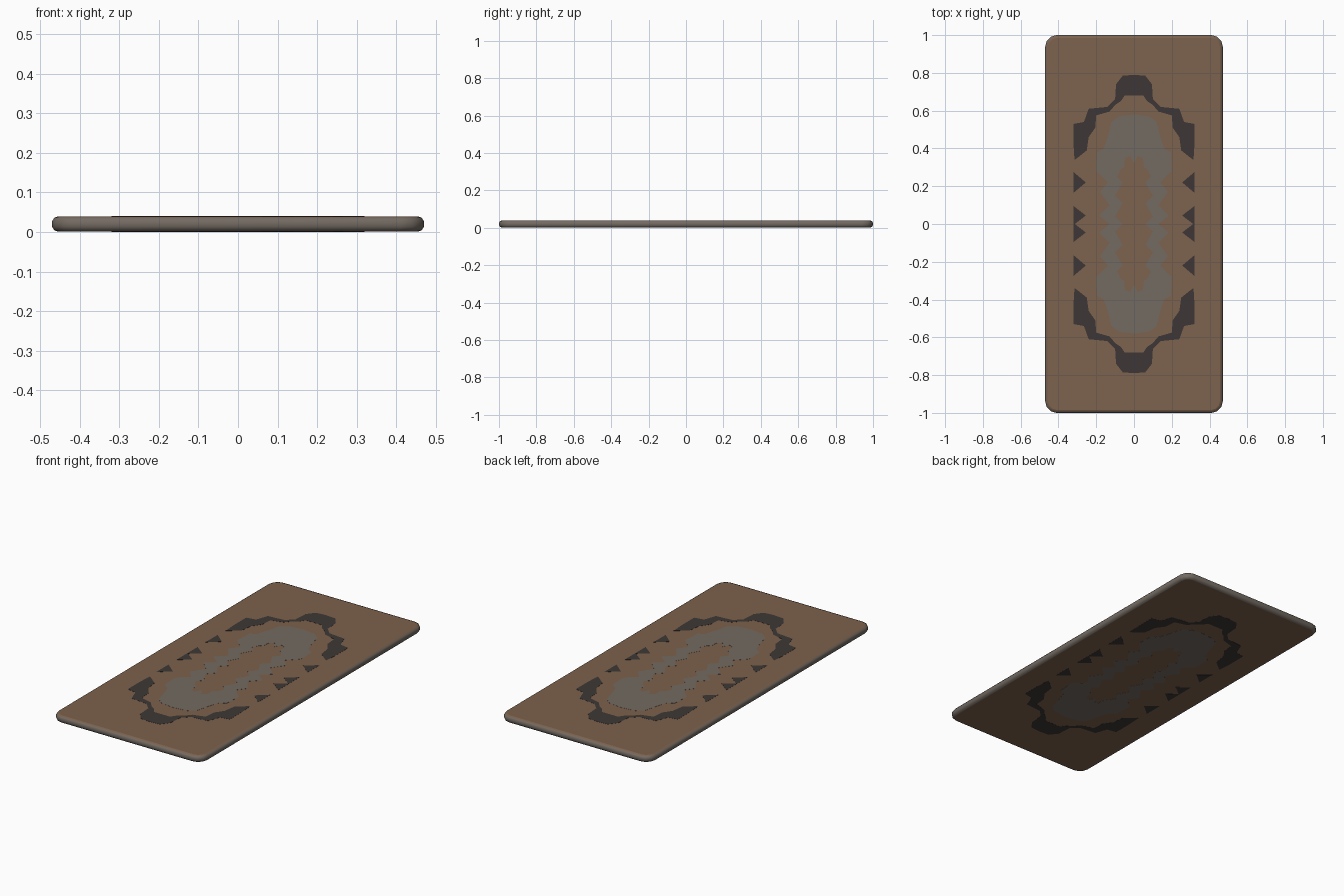
import bpy, bmesh, math

if "Cube" in bpy.data.objects:
    bpy.data.objects.remove(bpy.data.objects["Cube"])

HX, HY, H = 0.47, 1.0, 0.04
PLATE = 0.0006          # thickness of the woven pattern plates


def material(name, rgb):
    m = bpy.data.materials.new(name)
    m.diffuse_color = (*rgb, 1)
    m.use_nodes = True
    m.node_tree.nodes["Principled BSDF"].inputs["Base Color"].default_value = m.diffuse_color
    return m


brown = material("brown wool", (0.205, 0.122, 0.075))
grey = material("grey wool", (0.172, 0.145, 0.122))
dark = material("dark wool", (0.048, 0.039, 0.037))


def add_object(name, bm, mats):
    bmesh.ops.recalc_face_normals(bm, faces=bm.faces[:])
    me = bpy.data.meshes.new(name)
    bm.to_mesh(me)
    bm.free()
    ob = bpy.data.objects.new(name, me)
    bpy.context.collection.objects.link(ob)
    for m in mats:
        me.materials.append(m)
    return ob


# Rug body: rounded rectangle lofted through a rounded edge profile
def outline(inset):
    r = 0.06
    pts = []
    for q, (sx, sy) in enumerate([(1, 1), (-1, 1), (-1, -1), (1, -1)]):
        for k in range(4):
            a = math.radians(q * 90 + k * 30)
            rr = r - inset
            pts.append((sx * (HX - r) + rr * math.cos(a), sy * (HY - r) + rr * math.sin(a)))
    return pts


z0, z1 = PLATE, H - PLATE
profile = [(0.016, z0), (0.006, 0.004), (0, 0.013), (0, 0.027), (0.006, 0.036), (0.016, z1)]
bm = bmesh.new()
rings = [[bm.verts.new((x, y, z)) for x, y in outline(i)] for i, z in profile]
for level, (a, b) in enumerate(zip(rings, rings[1:])):
    for i in range(len(a)):
        j = (i + 1) % len(a)
        f = bm.faces.new((a[i], a[j], b[j], b[i]))
        f.material_index = 0 if level == 4 else 1     # grey edge, brown upper roll
        f.smooth = True
bm.faces.new(rings[0][::-1])
bm.faces.new(rings[-1])
add_object("rug_body", bm, [brown, grey])


# Pattern: one quarter given as bands of polygons, mirrored to four quarters, both sides
def pattern(name, polys, mat):
    bm = bmesh.new()
    for sx in (1, -1):
        for sy in (1, -1):
            for lo in (0, H - PLATE):
                for poly in polys:
                    f = bm.faces.new([bm.verts.new((sx * x, sy * y, lo)) for x, y in poly])
                    top = bmesh.ops.extrude_face_region(bm, geom=[f])["geom"]
                    bmesh.ops.translate(bm, vec=(0, 0, PLATE),
                                        verts=[v for v in top if isinstance(v, bmesh.types.BMVert)])
    return add_object(name, bm, [mat])


def band(pairs):
    return [((a, b), (c, d), (g, h), (e, f))
            for (a, b, e, f), (c, d, g, h) in zip(pairs, pairs[1:])]


# Dark border motif: end cap, shoulder and side pieces (outer x, y, inner x, y)
border = band([
    (0.0, 0.79, 0.0, 0.68), (0.06, 0.785, 0.05, 0.68), (0.095, 0.74, 0.07, 0.65),
    (0.10, 0.66, 0.10, 0.63), (0.14, 0.62, 0.13, 0.595), (0.24, 0.61, 0.20, 0.575),
    (0.265, 0.54, 0.205, 0.51), (0.32, 0.53, 0.24, 0.46), (0.32, 0.42, 0.25, 0.39),
    (0.315, 0.34, 0.30, 0.35)])
teeth = [((0.32, y + s), (0.255, y), (0.32, y - s)) for y, s in [(0.22, 0.055), (0.045, 0.05)]]
pattern("dark_border_motif", border + teeth, dark)

# Grey medallion ring with a scalloped outline
medallion = band([
    (0.0, 0.58, 0.0, 0.32), (0.08, 0.57, 0.02, 0.36), (0.12, 0.54, 0.045, 0.35),
    (0.14, 0.46, 0.05, 0.33), (0.16, 0.40, 0.05, 0.30), (0.195, 0.38, 0.07, 0.29),
    (0.20, 0.28, 0.09, 0.25), (0.14, 0.22, 0.06, 0.22), (0.18, 0.17, 0.10, 0.15),
    (0.13, 0.10, 0.06, 0.11), (0.185, 0.045, 0.10, 0.04), (0.13, 0.0, 0.06, 0.0)])
pattern("grey_medallion", medallion, grey)
